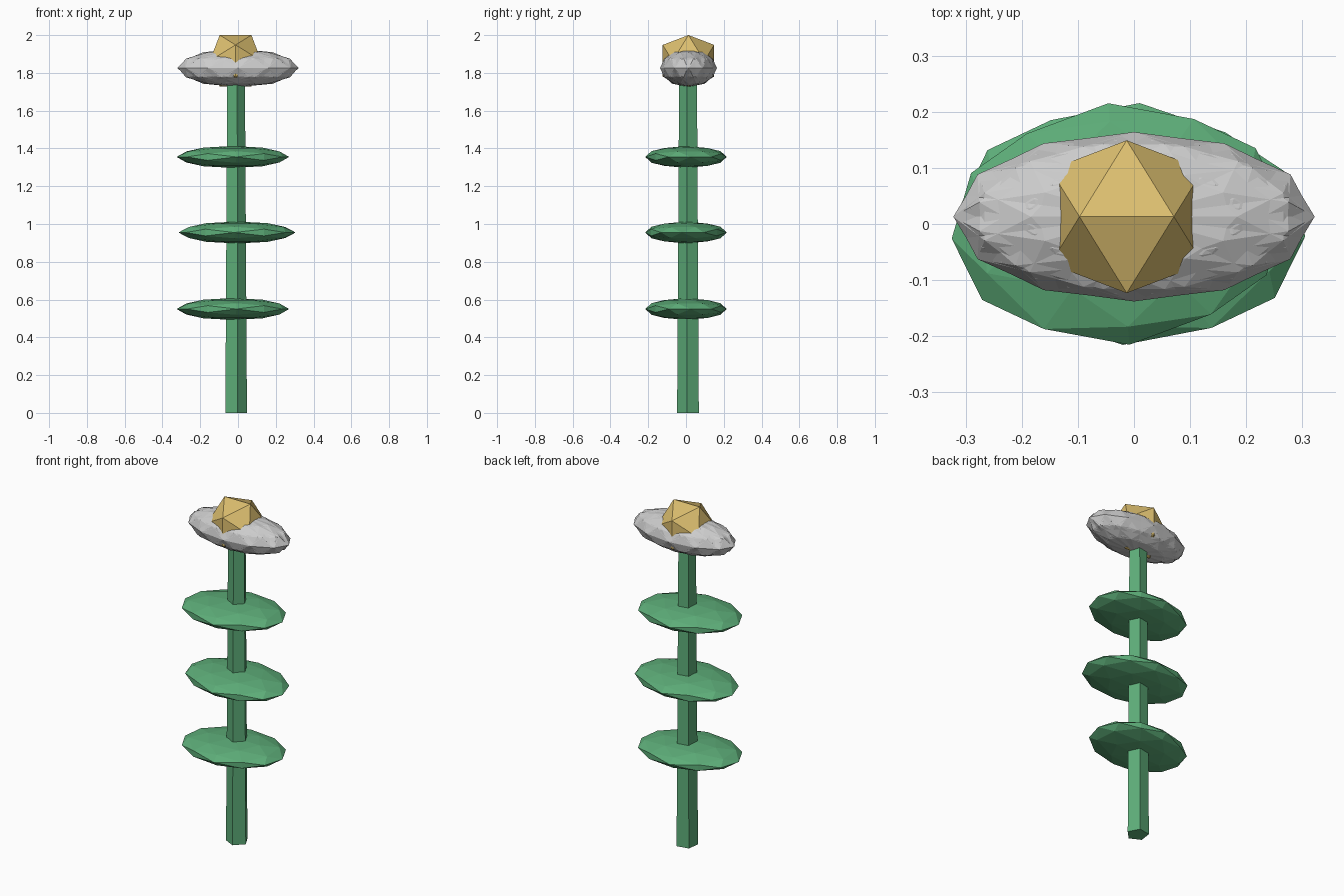
import bpy, bmesh, math
from mathutils import Vector, Matrix

if "Cube" in bpy.data.objects:
    bpy.data.objects.remove(bpy.data.objects["Cube"])

CX, CY = -0.013, 0.013      # axis of the stem


def material(name, rgb):
    m = bpy.data.materials.new(name)
    m.diffuse_color = (*rgb, 1)
    m.use_nodes = True
    m.node_tree.nodes["Principled BSDF"].inputs["Base Color"].default_value = m.diffuse_color
    return m


green = material("leaf_green", (0.11, 0.42, 0.19))
gold = material("pollen_gold", (0.72, 0.52, 0.16))


def ico_points(detail):
    """Unit icosahedron with an edge on top; detail 1 adds the edge midpoints."""
    t = (1 + math.sqrt(5)) / 2
    pts = []
    for a in (-1, 1):
        for b in (-t, t):
            pts += [Vector((a, 0, b)), Vector((0, b, a)), Vector((b, a, 0))]
    if detail:
        pts += [(p + q) / 2 for i, p in enumerate(pts) for q in pts[:i]
                if (p - q).length < 2.1]
    return [p.normalized() for p in pts]


def add_mesh(name, bm, mat=None):
    bmesh.ops.recalc_face_normals(bm, faces=bm.faces[:])
    me = bpy.data.meshes.new(name)
    bm.to_mesh(me)
    bm.free()
    if mat:
        me.materials.append(mat)
    ob = bpy.data.objects.new(name, me)
    bpy.context.collection.objects.link(ob)
    return ob


def ellipsoid(name, centre, radii, detail=1, pre=0, post=0, mat=None):
    """Faceted ball: turned by pre, stretched to radii, turned by post, moved."""
    mx = (Matrix.Translation(centre) @ Matrix.Rotation(post, 4, 'Z')
          @ Matrix.Diagonal((*radii, 1)) @ Matrix.Rotation(pre, 4, 'Z'))
    bm = bmesh.new()
    for p in ico_points(detail):
        bm.verts.new(mx @ p)
    bmesh.ops.convex_hull(bm, input=bm.verts[:])
    return add_mesh(name, bm, mat)


# stem: tapered five-sided prism
bm = bmesh.new()
rings = []
for r, z in ((0.061, 0), (0.05, 1.8)):
    rings.append([bm.verts.new((CX + r * math.cos(math.radians(-80 + 72 * i)),
                                CY + r * math.sin(math.radians(-80 + 72 * i)), z))
                  for i in range(5)])
bm.faces.new(rings[0])
bm.faces.new(rings[1])
for i in range(5):
    j = (i + 1) % 5
    bm.faces.new((rings[0][i], rings[0][j], rings[1][j], rings[1][i]))
add_mesh("stem", bm, green)

# three flat leaves, the middle one turned the other way
for i, (x, rx, z) in enumerate(((-0.027, 0.299, 0.55), (-0.005, 0.311, 0.955),
                                (-0.027, 0.299, 1.355))):
    ellipsoid(f"leaf_{i + 1}", (x, 0, z), (rx, 0.216, 0.058),
              post=math.radians(-4 if i == 1 else 5), mat=green)

# overlapping petals spun about the stem, all stretched sideways
N = 12
for i in range(N):
    a = 2 * math.pi * i / N
    ellipsoid(f"petal_{i + 1}",
              (0.03 * math.cos(a), CY + 0.014 * math.sin(a), 1.826),
              (0.292, 0.137, 0.098), pre=a)

# flower centre
ellipsoid("flower_centre", (CX, CY, 1.864), (0.16, 0.16, 0.16), detail=0, mat=gold)
